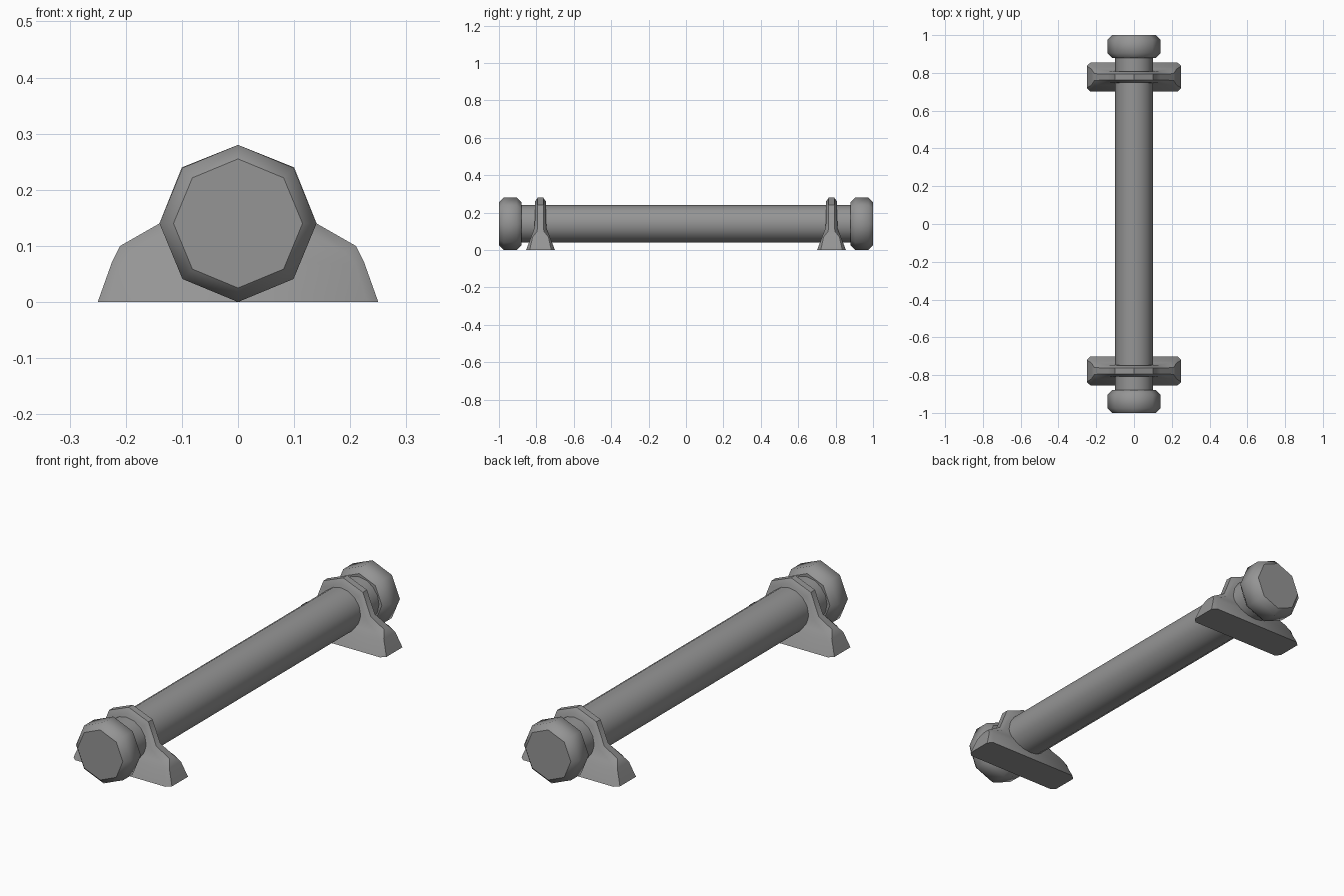
import bpy, bmesh, math

cube = bpy.data.objects.get("Cube")
if cube:
    bpy.data.objects.remove(cube)

steel = bpy.data.materials.new("grey_steel")
steel.use_nodes = True
steel.diffuse_color = (0.3, 0.3, 0.3, 1)
steel.node_tree.nodes["Principled BSDF"].inputs["Base Color"].default_value = (0.3, 0.3, 0.3, 1)

AXIS_Z = 0.14


def finish(bm, name, angle):
    bmesh.ops.recalc_face_normals(bm, faces=bm.faces)
    mesh = bpy.data.meshes.new(name)
    bm.to_mesh(mesh)
    bm.free()
    mesh.materials.append(steel)
    obj = bpy.data.objects.new(name, mesh)
    bpy.context.collection.objects.link(obj)
    bpy.ops.object.select_all(action='DESELECT')
    obj.select_set(True)
    bpy.context.view_layer.objects.active = obj
    bpy.ops.object.shade_smooth_by_angle(angle=math.radians(angle))


def turned(name, profile, sides, angle):
    """Closed solid turned about the y axis from (radius, y) pairs."""
    bm = bmesh.new()
    rings = []
    for r, y in profile:
        turns = [2 * math.pi * i / sides for i in range(sides)]
        rings.append([bm.verts.new((r * math.sin(a), y, AXIS_Z + r * math.cos(a))) for a in turns])
    for a, b in zip(rings, rings[1:]):
        for i in range(sides):
            j = (i + 1) % sides
            bm.faces.new((a[i], a[j], b[j], b[i]))
    bm.faces.new(rings[0])
    bm.faces.new(rings[-1])
    finish(bm, name, angle)


# Bracket half outline: outer rim and inset rim as (x, half depth, z)
OUTER = [(.25, .058, 0), (.225, .042, .07), (.21, .018, .1), (.14, .015, .14), (.1, .015, .24), (0, .015, .28)]
INSET = [(.23, .077, 0), (.21, .052, .065), (.19, .043, .09), (.132, .031, .122), (.088, .03, .222), (0, .03, .258)]


def bracket(name, y):
    bm = bmesh.new()

    def rim(points, side):
        right = [bm.verts.new((x, y + side * d, z)) for x, d, z in points]
        left = [bm.verts.new((-x, y + side * d, z)) for x, d, z in points[:-1]]
        return right, left + [right[-1]]

    rims = [rim(INSET, -1), rim(OUTER, -1), rim(OUTER, 1), rim(INSET, 1)]
    # Chamfers and rim strip
    for a, b in zip(rims, rims[1:]):
        for half in (0, 1):
            p, q = a[half], b[half]
            for i in range(len(p) - 1):
                bm.faces.new((p[i], p[i + 1], q[i + 1], q[i]))
    # Flared broad faces, built as bands that rise to the peak
    for right, left in (rims[0], rims[3]):
        for i in range(len(right) - 2):
            bm.faces.new((right[i], right[i + 1], left[i + 1], left[i]))
        bm.faces.new((right[-2], right[-1], left[-2]))
    # Flat foot
    bm.faces.new([r[0][0] for r in rims] + [r[1][0] for r in reversed(rims)])
    finish(bm, name, 40)


turned("bar", [(.1, -.92), (.1, .92)], 16, 50)
CAP = [(.115, 1), (.14, .975), (.14, .905), (.115, .88)]
for end, s in (("front", -1), ("back", 1)):
    turned(end + "_cap", [(r, s * y) for r, y in CAP], 8, 46)
    bracket(end + "_bracket", s * .778)
